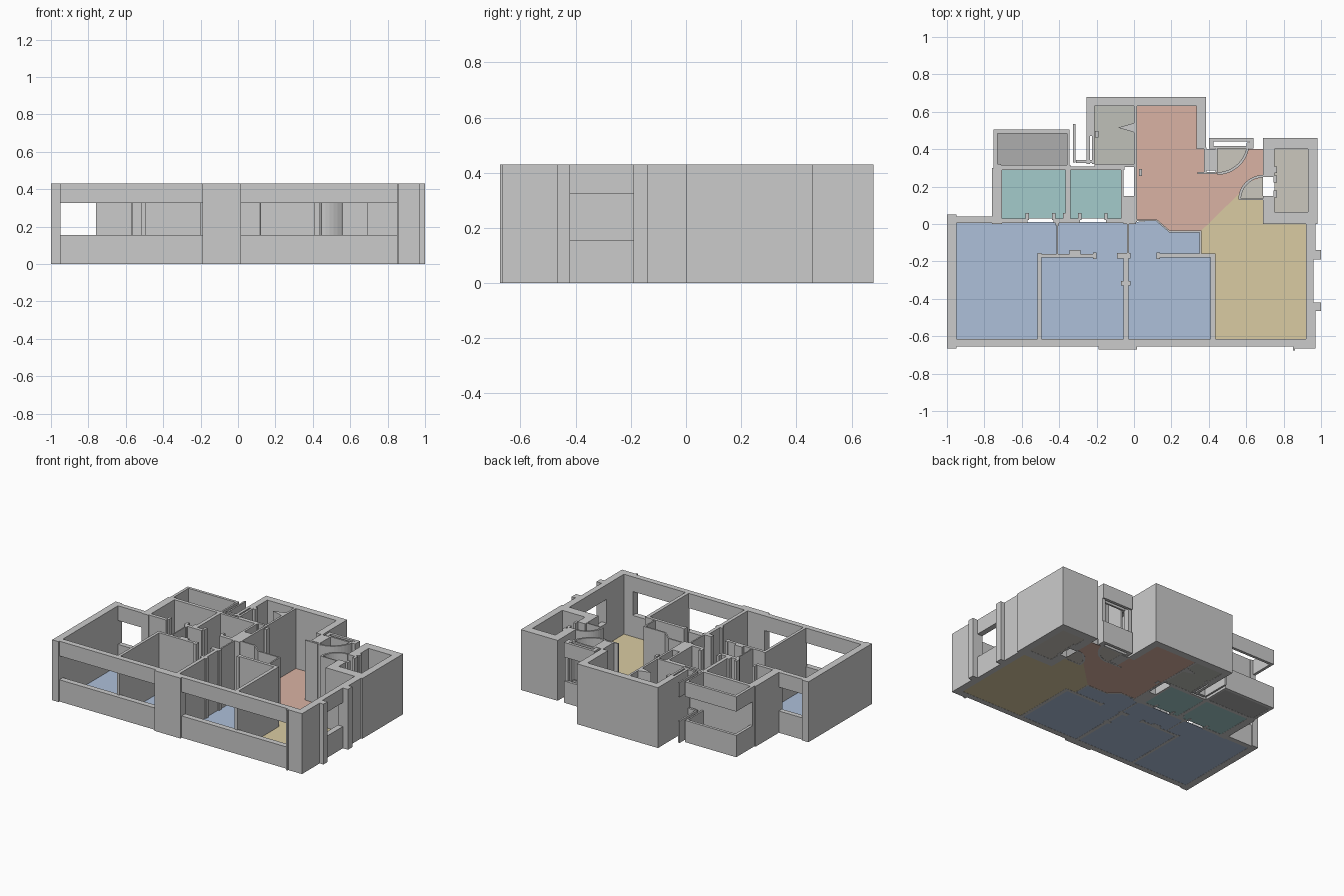
import bpy, bmesh, math
from mathutils import Vector

H, SILL, HEAD = 0.43, 0.155, 0.325     # wall height, window sill and head


def prism(name, pts, z0, z1, mat=None):
    """Extrude a flat outline from z0 to z1."""
    bm = bmesh.new()
    face = bm.faces.new([bm.verts.new((x, y, z0)) for x, y in pts])
    ext = bmesh.ops.extrude_face_region(bm, geom=[face])
    bmesh.ops.translate(bm, vec=(0, 0, z1 - z0),
                        verts=[g for g in ext["geom"] if isinstance(g, bmesh.types.BMVert)])
    bmesh.ops.recalc_face_normals(bm, faces=bm.faces)
    me = bpy.data.meshes.new(name)
    bm.to_mesh(me)
    bm.free()
    if mat:
        me.materials.append(mat)
    ob = bpy.data.objects.new(name, me)
    bpy.context.collection.objects.link(ob)
    return ob


def wall(name, x0, x1, y0, y1, z0=0, z1=H):
    return prism(name, [(x0, y0), (x1, y0), (x1, y1), (x0, y1)], z0, z1)


def window(name, *r):
    wall(name + "_sill", *r, 0, SILL)
    wall(name + "_header", *r, HEAD, H)


def ribbon(name, pts, t=0.01):
    """Thin full-height wall that follows a path."""
    p = [Vector(q) for q in pts]
    left, right = [], []
    for i, q in enumerate(p):
        d = (p[min(i + 1, len(p) - 1)] - p[max(i - 1, 0)]).normalized()
        n = Vector((-d.y, d.x)) * t / 2
        left.append(q + n)
        right.append(q - n)
    prism(name, left + right[::-1], 0, H)


def arc(cx, cy, r, a0, a1, n=12):
    return [(cx + r * math.cos(math.radians(a0 + (a1 - a0) * i / n)),
             cy + r * math.sin(math.radians(a0 + (a1 - a0) * i / n))) for i in range(n + 1)]


def floor(name, pts, col):
    m = bpy.data.materials.new(name)
    m.diffuse_color = (*col, 1)
    prism(name, pts, 0.001, 0.003, m)


def rect(x0, x1, y0, y1):
    return [(x0, y0), (x1, y0), (x1, y1), (x0, y1)]


# Outer walls, full height
for r in [(-1, -0.95, -0.665, 0.05), (-0.19, 0.015, -0.67, -0.615),
          (0.86, 0.97, -0.665, -0.615), (0.85, 0.862, -0.675, -0.615),
          (0.92, 0.97, -0.62, -0.42), (0.92, 0.97, -0.19, 0.01),
          (0.965, 1, -0.465, -0.42), (0.965, 1, -0.19, -0.14),
          (0.93, 0.98, 0.005, 0.46), (0.69, 0.98, 0.40, 0.46),
          (0.69, 0.98, 0.0, 0.065), (0.69, 0.75, 0.25, 0.46),
          (0.69, 0.75, 0.0, 0.15), (-0.255, 0.385, 0.63, 0.68),
          (0.335, 0.385, 0.40, 0.68), (-0.255, -0.21, 0.47, 0.68),
          (-0.225, -0.21, 0.32, 0.48), (-0.255, -0.235, 0.32, 0.48),
          (-0.76, -0.705, 0.0, 0.30), (-0.75, -0.71, 0.29, 0.32)]:
    wall("outer_wall", *r)

# Openings with a sill below and a header above
window("front_window_left", -0.95, -0.19, -0.655, -0.615)
window("front_window_right", 0.015, 0.86, -0.655, -0.615)
window("right_window", 0.92, 0.96, -0.42, -0.19)
window("left_room_back_window", -0.95, -0.76, 0.005, 0.04)
window("balcony_back", -0.75, -0.345, 0.485, 0.505)
window("balcony_left", -0.75, -0.73, 0.315, 0.485)
window("balcony_right", -0.357, -0.345, 0.315, 0.485)
window("shaft_window", -0.31, -0.215, 0.325, 0.342)
window("shaft_rail", -0.325, -0.313, 0.33, 0.535)
window("entry_window_outer", 0.40, 0.64, 0.44, 0.46)
window("entry_window_inner", 0.40, 0.64, 0.405, 0.418)
for x in (0.40, 0.615):
    wall("entry_window_post", x, x + 0.025, 0.405, 0.45)

# Inner partitions, full height
for r in [(-0.515, -0.495, -0.625, -0.155), (-0.515, -0.2, -0.18, -0.16),
          (-0.055, -0.03, -0.625, -0.155), (-0.09, -0.02, -0.185, -0.155),
          (0.125, 0.435, -0.18, -0.158), (0.41, 0.435, -0.625, -0.16),
          (-0.037, -0.027, -0.16, 0.01), (-0.415, -0.407, -0.16, 0.01),
          (0.35, 0.36, -0.165, -0.04), (-0.365, -0.34, 0.02, 0.31),
          (-0.73, -0.34, 0.29, 0.315), (-0.34, -0.05, 0.29, 0.308),
          (-0.21, 0.01, 0.305, 0.32), (-0.07, -0.055, 0.02, 0.30),
          (0.0, 0.015, 0.01, 0.635), (-0.055, 0.01, 0.0, 0.15),
          (0.375, 0.388, 0.275, 0.41), (0.34, 0.44, 0.268, 0.278)]:
    wall("partition", *r)
for x0, x1 in [(-0.71, -0.57), (-0.43, -0.29), (-0.15, -0.05)]:
    wall("bathroom_front_wall", x0, x1, 0.005, 0.03)

# Door jambs and small posts
for x, y in [(-0.57, 0.04), (-0.43, 0.04), (-0.37, 0.04), (-0.29, 0.04), (-0.15, 0.04),
             (-0.41, 0.01), (-0.21, -0.17), (0.13, -0.17), (0.035, 0.275),
             (0.755, 0.24), (0.755, 0.29), (0.755, 0.16), (-0.2, 0.48)]:
    wall("door_jamb", x - 0.009, x + 0.009, y - 0.018, y + 0.018)
wall("inner_door_jamb", -0.345, -0.285, -0.165, -0.14)
wall("inner_door_jamb", -0.07, -0.02, -0.33, -0.305)
window("entry_side_frame", 0.388, 0.435, 0.285, 0.40)
prism("corner_wedge", [(-0.085, 0.515), (0.0, 0.49), (0.0, 0.54)], 0, H)

# Angled corridor wall and curved door sweeps
ribbon("corridor_wall", [(0.0, 0.02), (0.12, 0.02), (0.19, -0.04), (0.36, -0.04)])
sweep1 = arc(0.445, 0.435, 0.165, -90, 0)
sweep2 = arc(0.69, 0.13, 0.125, 90, 180)
ribbon("entry_door_sweep", sweep1, 0.014)
ribbon("closet_door_sweep", sweep2, 0.014)
wall("entry_door_leaf", 0.435, 0.447, 0.275, 0.405)
wall("closet_door_leaf", 0.565, 0.69, 0.127, 0.135)

# Floors
floor("bedroom_floor", [(-0.95, -0.62), (0.42, -0.62), (0.42, -0.165), (0.355, -0.165),
                        (0.355, -0.04), (0.19, -0.04), (0.12, 0.02), (0, 0.01), (-0.95, 0.01)],
      (0.42, 0.53, 0.70))
floor("living_floor", [(0.42, -0.62), (0.92, -0.62), (0.92, 0.005), (0.69, 0.005), (0.69, 0.13),
                       (0.565, 0.13), (0.57, 0.17), (0.355, -0.04), (0.355, -0.165),
                       (0.42, -0.165)], (0.70, 0.60, 0.36))
floor("hall_floor", [(0.01, 0.02), (0.12, 0.02), (0.19, -0.04), (0.355, -0.04), (0.57, 0.17),
                     (0.60, 0.22), (0.69, 0.25), (0.69, 0.40), (0.61, 0.40), (0.57, 0.33),
                     (0.50, 0.275), (0.375, 0.275), (0.375, 0.40), (0.335, 0.40),
                     (0.335, 0.63), (0.01, 0.63)], (0.70, 0.45, 0.37))
for r in [(-0.705, -0.365, 0.03, 0.29), (-0.34, -0.07, 0.03, 0.29)]:
    floor("bathroom_floor", rect(*r), (0.37, 0.60, 0.60))
floor("balcony_floor", rect(-0.73, -0.355, 0.315, 0.485), (0.42, 0.42, 0.42))
floor("utility_floor", rect(-0.21, 0.0, 0.315, 0.63), (0.52, 0.53, 0.48))
floor("closet_floor", rect(0.75, 0.93, 0.065, 0.40), (0.60, 0.57, 0.51))
floor("entry_sweep_floor", [p for p in sweep1 if p[1] < 0.405] + [(0.60, 0.405), (0.445, 0.405)],
      (0.60, 0.57, 0.51))
floor("closet_sweep_floor", sweep2 + [(0.69, 0.13)], (0.60, 0.57, 0.51))
